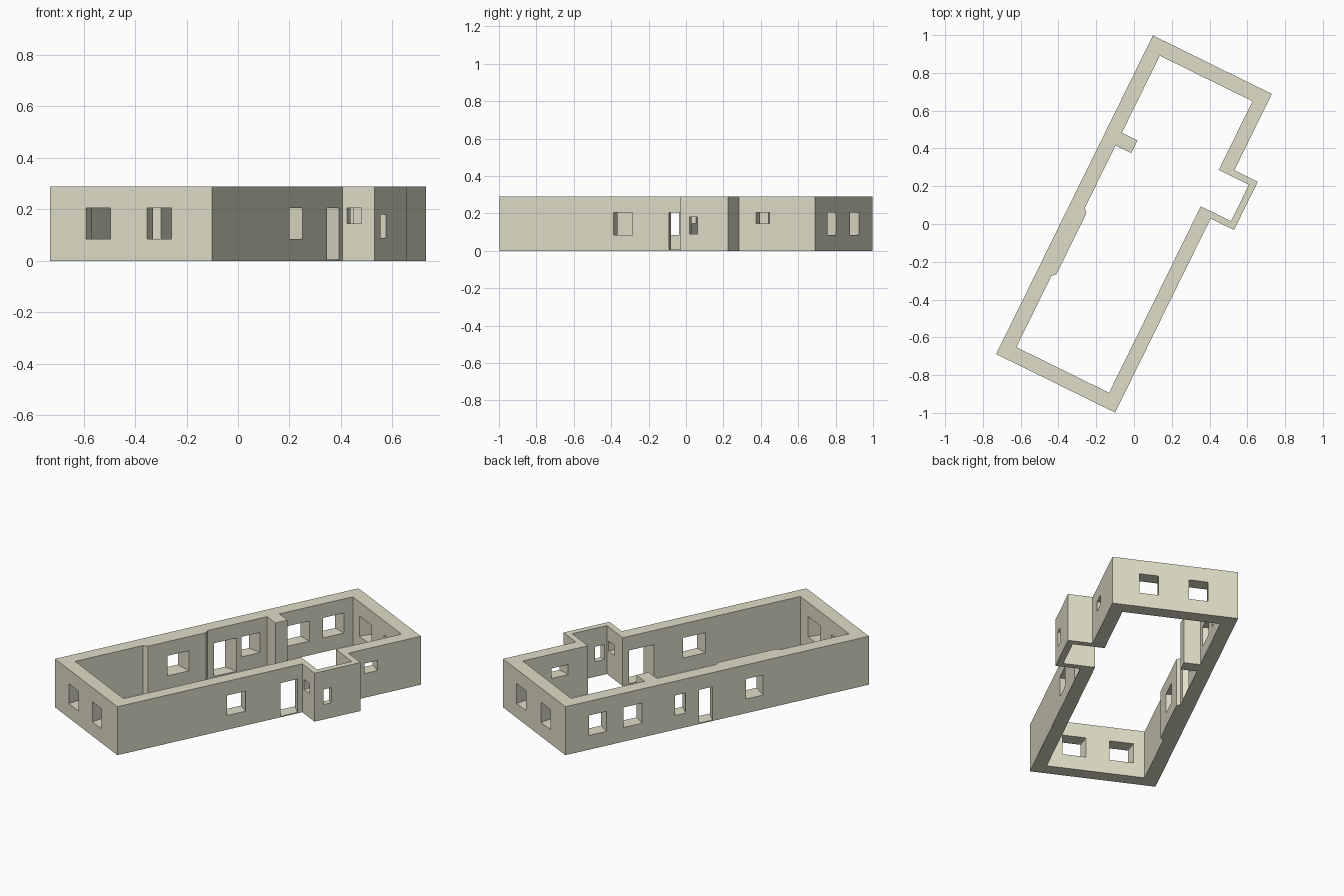
import bpy, bmesh, math
from mathutils import Matrix

if "Cube" in bpy.data.objects:
    bpy.data.objects.remove(bpy.data.objects["Cube"])

L, W, H, T = 1.88, 0.702, 0.29, 0.08      # length, width, height, wall thickness
P0, P1, PV, PT = 1.145, 1.43, 0.84, 0.035  # porch extent, outer line, wall thickness

def prism(name, bottom, z0, z1):
    """Straight prism over a plan outline."""
    bm = bmesh.new()
    face = bm.faces.new([bm.verts.new((x, y, z0)) for x, y in bottom])
    res = bmesh.ops.extrude_face_region(bm, geom=[face])
    verts = [g for g in res["geom"] if isinstance(g, bmesh.types.BMVert)]
    bmesh.ops.translate(bm, verts=verts, vec=(0, 0, z1 - z0))
    bmesh.ops.recalc_face_normals(bm, faces=bm.faces[:])
    me = bpy.data.meshes.new(name)
    bm.to_mesh(me)
    bm.free()
    ob = bpy.data.objects.new(name, me)
    bpy.context.collection.objects.link(ob)
    return ob

# Outer wall outline, with the porch on the right side
walls = prism("walls", [(0, 0), (L, 0), (L, W), (P1, W), (P1, PV),
                        (P0, PV), (P0, W), (0, W)], 0, H)

# Room outline: thicker stretch and a stub wall on the left, porch recess on the right
R = W - T + 0.005
room = [(T, T), (0.5, T), (0.52, 0.1), (0.88, 0.1), (0.9, T), (1.27, T),
        (1.27, 0.172), (1.345, 0.172), (1.345, T), (L - T, T), (L - T, R),
        (P1 - PT, R), (P1 - PT, PV - PT), (P0 + PT, PV - PT), (P0 + PT, R), (T, R)]
cutters = [prism("room_cutter", room, -0.1, H + 0.1)]

# Each wall maps (position along, depth inward) to plan coordinates
SIDES = {
    "left": (lambda p, d: (p, d), T + 0.03),
    "right": (lambda p, d: (p, W - d), T + 0.01),
    "front": (lambda p, d: (d, p), T + 0.01),
    "back": (lambda p, d: (L - d, p), T + 0.01),
    "porch_side": (lambda p, d: (p, PV - d), PT + 0.01),
    "porch_front": (lambda p, d: (P0 + d, p), PT + 0.01),
}

def opening(side, a, b, z0=0.085, z1=0.205, splay=0.015):
    """Window or door cutter that widens toward the inside."""
    at, depth = SIDES[side]
    outline = [at(a, -0.02), at(b, -0.02), at(b, 0), at(b + splay, depth),
               at(a - splay, depth), at(a, 0)]
    cutters.append(prism("opening_cutter", outline, z0, z1))

# Windows
for a, b in ((1.625, 1.735), (1.405, 1.52), (0.655, 0.76)):
    opening("left", a, b)
opening("left", 1.135, 1.2, splay=0.035)
opening("right", 0.68, 0.795)
opening("right", 1.53, 1.61, 0.145, 0.205)
for a, b in ((0.155, 0.262), (0.42, 0.525)):
    opening("front", a, b)
for a, b in ((0.168, 0.275), (0.445, 0.55)):
    opening("back", a, b)
opening("porch_front", 0.722, 0.785, 0.145, 0.205, 0.003)
opening("porch_side", 1.2, 1.25, 0.09, 0.18, 0.005)
# Doors
opening("left", 0.97, 1.052, 0.006, 0.205, 0.04)
opening("right", 1.01, 1.115, 0.006, 0.205, 0.03)

# Cut everything and bake the result
for c in cutters:
    m = walls.modifiers.new("cut", 'BOOLEAN')
    m.operation, m.solver, m.object = 'DIFFERENCE', 'EXACT', c
    c.hide_render = True
deps = bpy.context.evaluated_depsgraph_get()
baked = bpy.data.meshes.new_from_object(walls.evaluated_get(deps))
walls.modifiers.clear()
walls.data = baked
for c in cutters:
    bpy.data.objects.remove(c)

# Turn the plan to its diagonal position, centred on the origin
baked.transform(Matrix.Rotation(math.radians(63.8), 4, 'Z')
                @ Matrix.Diagonal((1, -1, 1, 1))
                @ Matrix.Translation((-L / 2, -W / 2, 0)))
baked.flip_normals()

# Pale stone colour
mat = bpy.data.materials.new("pale_stone")
mat.diffuse_color = (0.74, 0.73, 0.58, 1)
mat.use_nodes = True
mat.node_tree.nodes["Principled BSDF"].inputs["Base Color"].default_value = mat.diffuse_color
baked.materials.clear()
baked.materials.append(mat)
